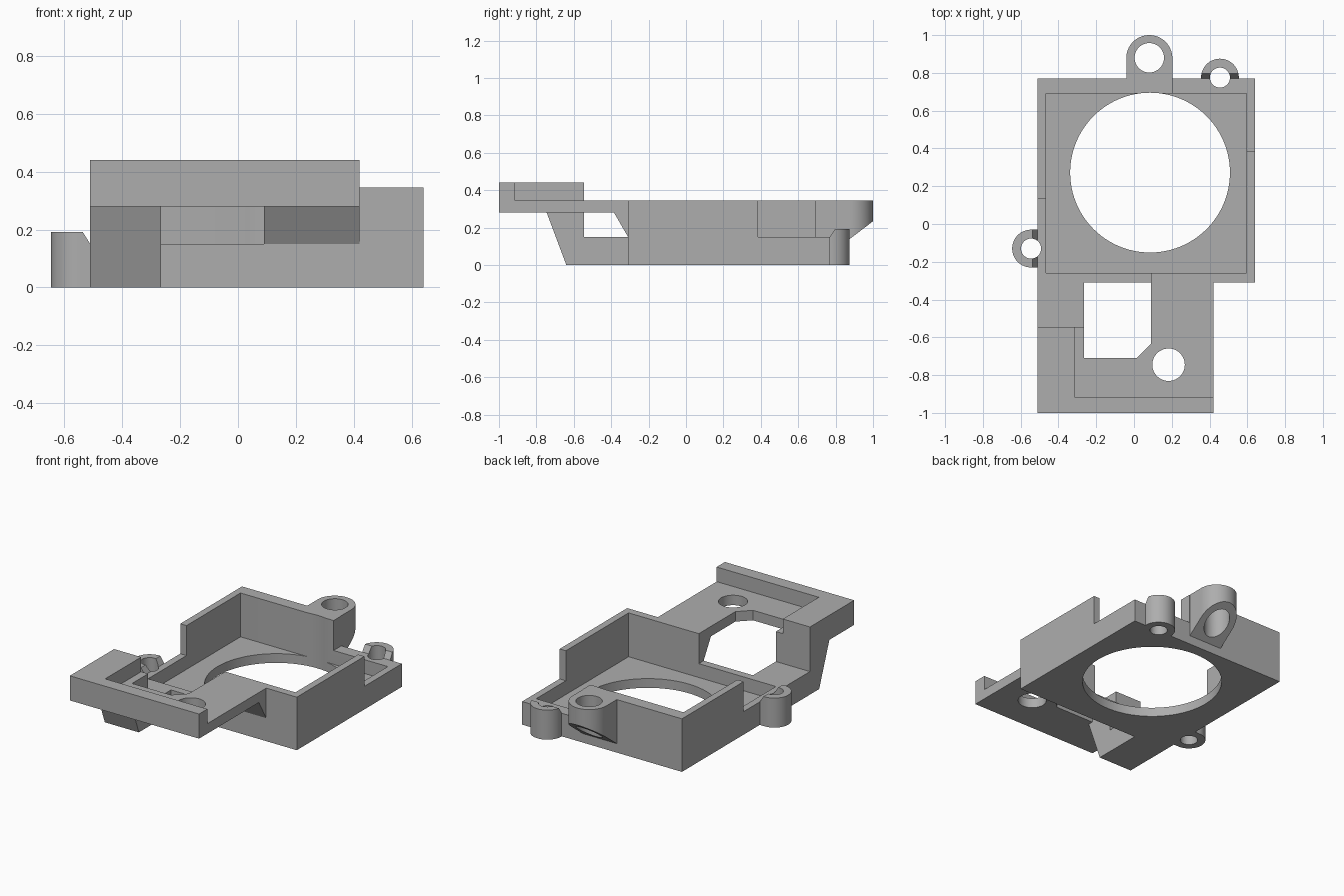
import bpy, bmesh, math
from mathutils import Matrix, Vector

if "Cube" in bpy.data.objects:
    bpy.data.objects.remove(bpy.data.objects["Cube"])

grey = bpy.data.materials.new("plain_grey")
grey.diffuse_color = (0.42, 0.42, 0.42, 1)
grey.use_nodes = True
grey.node_tree.nodes["Principled BSDF"].inputs["Base Color"].default_value = grey.diffuse_color


def prism(name, pts, lo, hi, axis="z"):
    """Extrude a profile: (x, y) pairs along z, or (y, z) pairs along x."""
    place = (lambda a, b, t: (a, b, t)) if axis == "z" else (lambda a, b, t: (t, a, b))
    bm = bmesh.new()
    face = bm.faces.new([bm.verts.new(place(a, b, lo)) for a, b in pts])
    new = bmesh.ops.extrude_face_region(bm, geom=[face])["geom"]
    bmesh.ops.translate(bm, verts=[v for v in new if isinstance(v, bmesh.types.BMVert)],
                        vec=Vector(place(0, 0, hi - lo)))
    bmesh.ops.recalc_face_normals(bm, faces=bm.faces)
    mesh = bpy.data.meshes.new(name)
    bm.to_mesh(mesh)
    bm.free()
    mesh.materials.append(grey)
    ob = bpy.data.objects.new(name, mesh)
    bpy.context.collection.objects.link(ob)
    return ob


def rect(x0, x1, y0, y1):
    return [(x0, y0), (x1, y0), (x1, y1), (x0, y1)]


def arc(cx, cy, r, a0=0, a1=360, n=64):
    steps = n if a1 - a0 == 360 else n + 1
    angles = [math.radians(a0 + (a1 - a0) * i / n) for i in range(steps)]
    return [(cx + r * math.cos(a), cy + r * math.sin(a)) for a in angles]


def cut(target, *cutters):
    """Subtract the cutters from the target, then delete them."""
    for c in cutters:
        mod = target.modifiers.new("cut", "BOOLEAN")
        mod.operation, mod.solver, mod.object = "DIFFERENCE", "EXACT", c
        c.hide_render = True
        bpy.context.view_layer.update()
        dg = bpy.context.evaluated_depsgraph_get()
        mesh = bpy.data.meshes.new_from_object(target.evaluated_get(dg))
        target.modifiers.clear()
        target.data = mesh
        bpy.data.objects.remove(c)


def hole(x, y, r, lo=-0.1, hi=0.6):
    return prism("hole_cutter", arc(x, y, r, n=48 if r < 0.2 else 96), lo, hi)


# Open tray with a large round opening and two lowered corners
housing = prism("housing", rect(-0.51, 0.64, -0.31, 0.77), 0, 0.345)
cut(housing,
    prism("cavity", rect(-0.465, 0.595, -0.26, 0.69), 0.06, 0.5),
    prism("back_notch", rect(0.205, 0.8, 0.385, 0.9), 0.15, 0.5),
    prism("front_notch", rect(-0.7, 0.09, -0.5, 0.135), 0.15, 0.5),
    hole(0.085, 0.272, 0.423),
    hole(0.455, 0.775, 0.053),
    hole(-0.545, -0.13, 0.053))

# Arm plate with an open window and a screw hole
arm = prism("arm_plate", [(-0.51, -1), (0.42, -1), (0.42, -0.31), (0.09, -0.31),
                          (0.09, -0.635), (0.015, -0.71), (-0.265, -0.71),
                          (-0.265, -0.545), (-0.51, -0.545)], 0.28, 0.345)
cut(arm, hole(0.183, -0.745, 0.086))

# Raised L-shaped border on the arm
prism("arm_border", [(-0.51, -1), (0.42, -1), (0.42, -0.915), (-0.315, -0.915),
                     (-0.315, -0.545), (-0.51, -0.545)], 0.345, 0.44)

# Stepped leg and sloped gusset that carry the arm
prism("arm_leg", [(-0.31, 0), (-0.64, 0), (-0.745, 0.28), (-0.545, 0.28),
                  (-0.545, 0.15), (-0.31, 0.15)], -0.51, -0.265, "x")
prism("arm_gusset", [(-0.31, 0.15), (-0.31, 0.28), (-0.385, 0.28)], 0.09, 0.42, "x")

# Large rear lug with a sloped underside
rear_lug = prism("rear_lug", [(-0.041, 0.77), (0.203, 0.77)] + arc(0.081, 0.878, 0.122, 0, 180, 40),
                 0, 0.345)
cut(rear_lug,
    prism("slope", [(0.70, 0.005), (1.1, 0.31), (1.1, -0.1), (0.70, -0.1)], -0.3, 0.4, "x"),
    hole(0.081, 0.88, 0.078))


# Small screw bosses with a bevelled top beside the wall
def boss(name, x, y, offset, turn):
    ob = prism(name, [(-0.1, 0), (0.1, 0)] + arc(0, offset, 0.1, 0, 180, 40), 0, 0.192)
    cut(ob,
        prism("bevel", [(-0.025, 0.11), (0.05, 0.23), (-0.025, 0.23)], -0.2, 0.2, "x"),
        hole(0, offset, 0.053))
    ob.data.transform(Matrix.Translation((x, y, 0)) @ Matrix.Rotation(math.radians(turn), 4, "Z"))


boss("rear_boss", 0.455, 0.77, 0.005, 0)
boss("side_boss", -0.51, -0.13, 0.035, 90)

# Smooth the round walls, keep edges crisp
for ob in bpy.context.scene.objects:
    ob.select_set(True)
    bpy.context.view_layer.objects.active = ob
bpy.ops.object.shade_smooth_by_angle(angle=math.radians(30))
